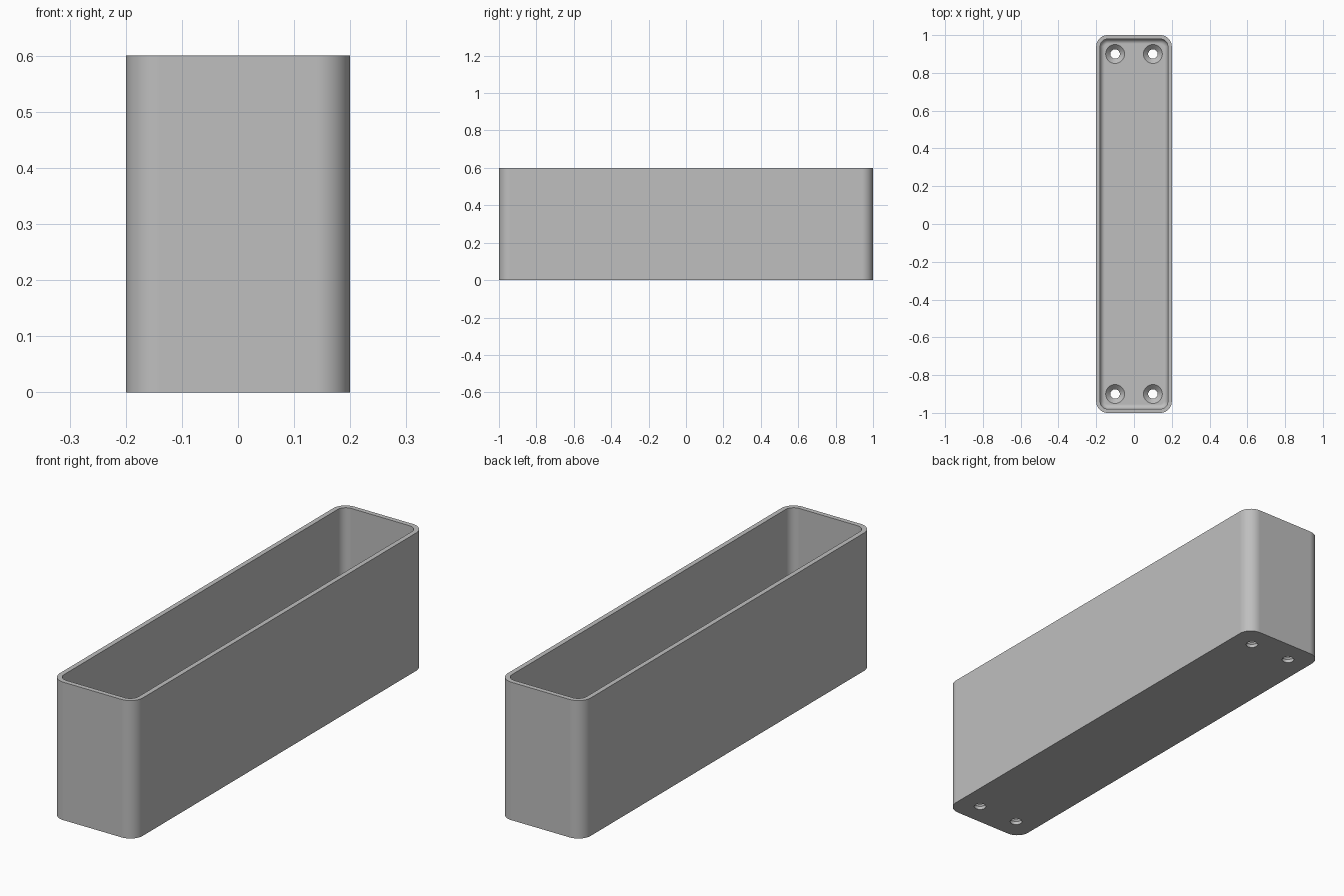
import bpy, bmesh
from math import sin, cos, pi, radians

cube = bpy.data.objects.get("Cube")
if cube:
    bpy.data.objects.remove(cube, do_unlink=True)

HALF_X, HALF_Y, HEIGHT = 0.2, 1.0, 0.6
CORNER, WALL, FLOOR, COVE = 0.06, 0.021, 0.04, 0.025
STEPS = 10

grey = bpy.data.materials.new("matte grey")
grey.use_nodes = True
colour = (0.52, 0.52, 0.52, 1)
grey.diffuse_color = colour
grey.node_tree.nodes["Principled BSDF"].inputs["Base Color"].default_value = colour


def ring(bm, inset, z):
    """Rounded rectangle of vertices, moved inward by inset."""
    r = CORNER - inset
    verts = []
    for k, (sx, sy) in enumerate([(1, 1), (-1, 1), (-1, -1), (1, -1)]):
        for i in range(STEPS + 1):
            a = (k + i / STEPS) * pi / 2
            verts.append(bm.verts.new((sx * (HALF_X - CORNER) + r * cos(a),
                                       sy * (HALF_Y - CORNER) + r * sin(a), z)))
    return verts


def finish(bm, name):
    bmesh.ops.recalc_face_normals(bm, faces=bm.faces)
    mesh = bpy.data.meshes.new(name)
    bm.to_mesh(mesh)
    bm.free()
    obj = bpy.data.objects.new(name, mesh)
    mesh.materials.append(grey)
    bpy.context.collection.objects.link(obj)
    return obj


def skin(bm, rings):
    """Join successive rings and cap both ends."""
    for a, b in zip(rings, rings[1:]):
        for i in range(len(a)):
            j = (i + 1) % len(a)
            bm.faces.new((a[i], a[j], b[j], b[i]))
    bm.faces.new(rings[0])
    bm.faces.new(rings[-1])


# Open tray: outer wall, rim, inner wall, then a cove into the floor
bm = bmesh.new()
levels = [(0, 0), (0, HEIGHT), (WALL, HEIGHT)]
for i in range(7):
    a = i / 6 * pi / 2
    levels.append((WALL + COVE * (1 - cos(a)), FLOOR + COVE * (1 - sin(a))))
skin(bm, [ring(bm, inset, z) for inset, z in levels])
tray = finish(bm, "tray")

# Countersunk screw hole cutters, one in each corner of the floor
bm = bmesh.new()
profile = [(0.025, -0.02), (0.025, 0.015), (0.05, FLOOR), (0.05, FLOOR + 0.015)]
for x in (-0.1, 0.1):
    for y in (-0.9, 0.9):
        skin(bm, [[bm.verts.new((x + r * cos(i * pi / 16), y + r * sin(i * pi / 16), z))
                   for i in range(32)] for r, z in profile])
cutter = finish(bm, "screw_hole_cutter")
cutter.hide_render = True

cut = tray.modifiers.new("screw holes", "BOOLEAN")
cut.operation = "DIFFERENCE"
cut.solver = "EXACT"
cut.object = cutter
bpy.ops.object.select_all(action="DESELECT")
tray.select_set(True)
bpy.context.view_layer.objects.active = tray
bpy.ops.object.modifier_apply(modifier=cut.name)
bpy.data.objects.remove(cutter, do_unlink=True)

# Smooth corners and coves with crisp rims
bpy.ops.object.shade_smooth_by_angle(angle=radians(30))
weighted = tray.modifiers.new("flat faces", "WEIGHTED_NORMAL")
weighted.keep_sharp = True
